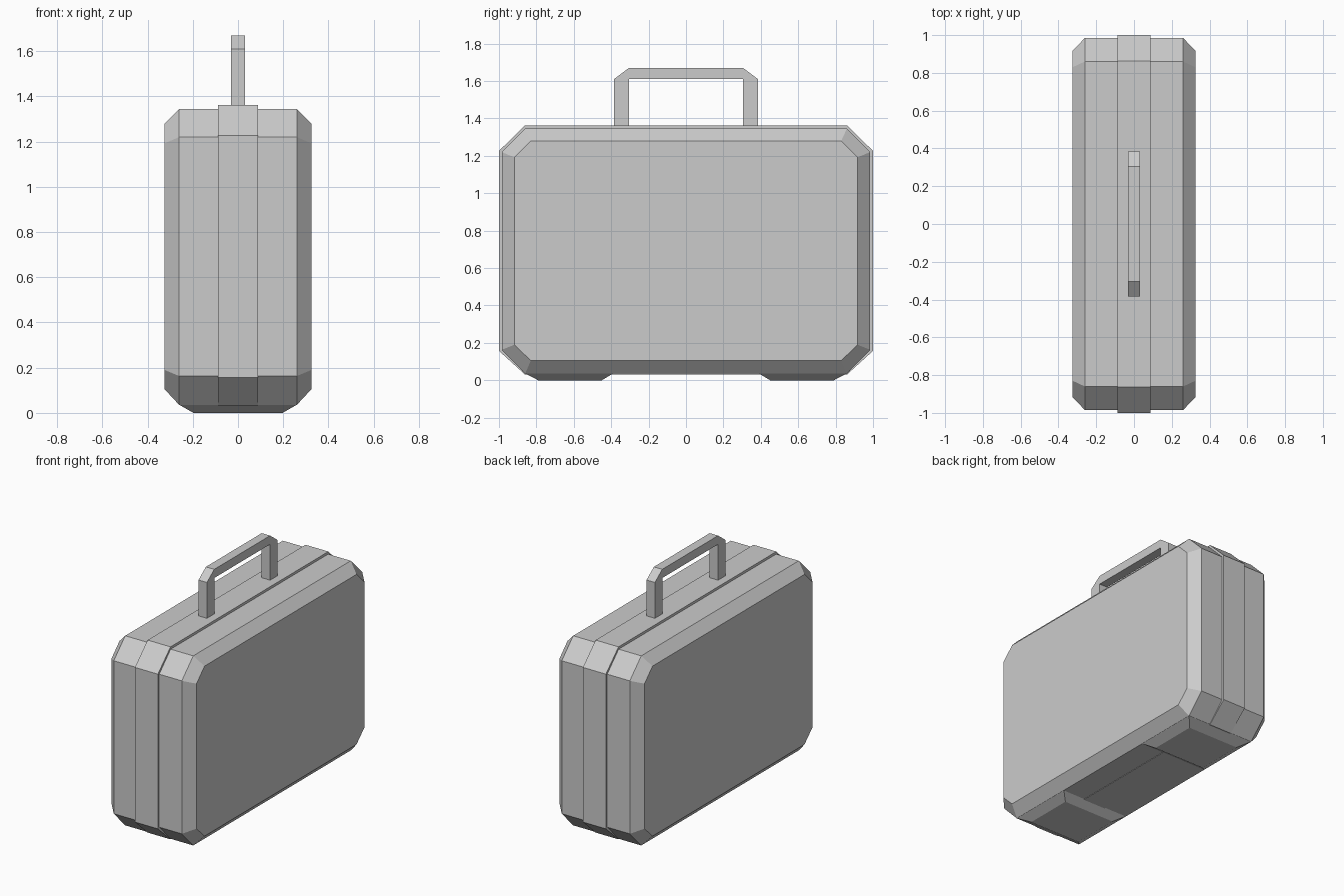
import bpy, bmesh

if "Cube" in bpy.data.objects:
    bpy.data.objects.remove(bpy.data.objects["Cube"])


def loft(name, rings):
    """Skin a stack of matching closed rings and cap both ends."""
    bm = bmesh.new()
    loops = [[bm.verts.new(p) for p in ring] for ring in rings]
    n = len(loops[0])
    for a, b in zip(loops, loops[1:]):
        for i in range(n):
            j = (i + 1) % n
            bm.faces.new((a[i], a[j], b[j], b[i]))
    bm.faces.new(loops[0])
    bm.faces.new(loops[-1])
    bmesh.ops.recalc_face_normals(bm, faces=bm.faces)
    mesh = bpy.data.meshes.new(name)
    bm.to_mesh(mesh)
    bm.free()
    obj = bpy.data.objects.new(name, mesh)
    bpy.context.collection.objects.link(obj)
    return obj


def octagon(x, y, yc, z0, z0c, z1c, z1):
    """Rectangle with cut corners, standing in the YZ plane at x."""
    half = [(yc, z0), (y, z0c), (y, z1c), (yc, z1)]
    return [(x, a, b) for a, b in half] + [(x, -a, b) for a, b in reversed(half)]


# Case shell with chamfered side panels
outer = (0.985, 0.86, 0.035, 0.163, 1.22, 1.345)
inner = (0.917, 0.83, 0.105, 0.19, 1.192, 1.28)
loft("case_shell", [octagon(-0.325, *inner), octagon(-0.26, *outer),
                    octagon(0.26, *outer), octagon(0.325, *inner)])

# Raised band around the middle
band = (1.0, 0.862, 0.032, 0.157, 1.226, 1.362)
loft("middle_band", [octagon(-0.0875, *band), octagon(0.0875, *band)])

# Handle bracket
half = [(0.305, 1.355), (0.385, 1.355), (0.385, 1.61), (0.305, 1.67)]
profile = half + [(-y, z) for y, z in reversed(half)] + [(-0.305, 1.61), (0.305, 1.61)]
loft("handle", [[(x, y, z) for y, z in profile] for x in (-0.032, 0.032)])


# Tapered feet
def rect(x, y0, y1, z):
    return [(-x, y0, z), (x, y0, z), (x, y1, z), (-x, y1, z)]


for side, name in ((-1, "front_foot"), (1, "back_foot")):
    loft(name, [rect(0.197, side * 0.45, side * 0.79, 0.0),
                rect(0.26, side * 0.39, side * 0.86, 0.036)])
